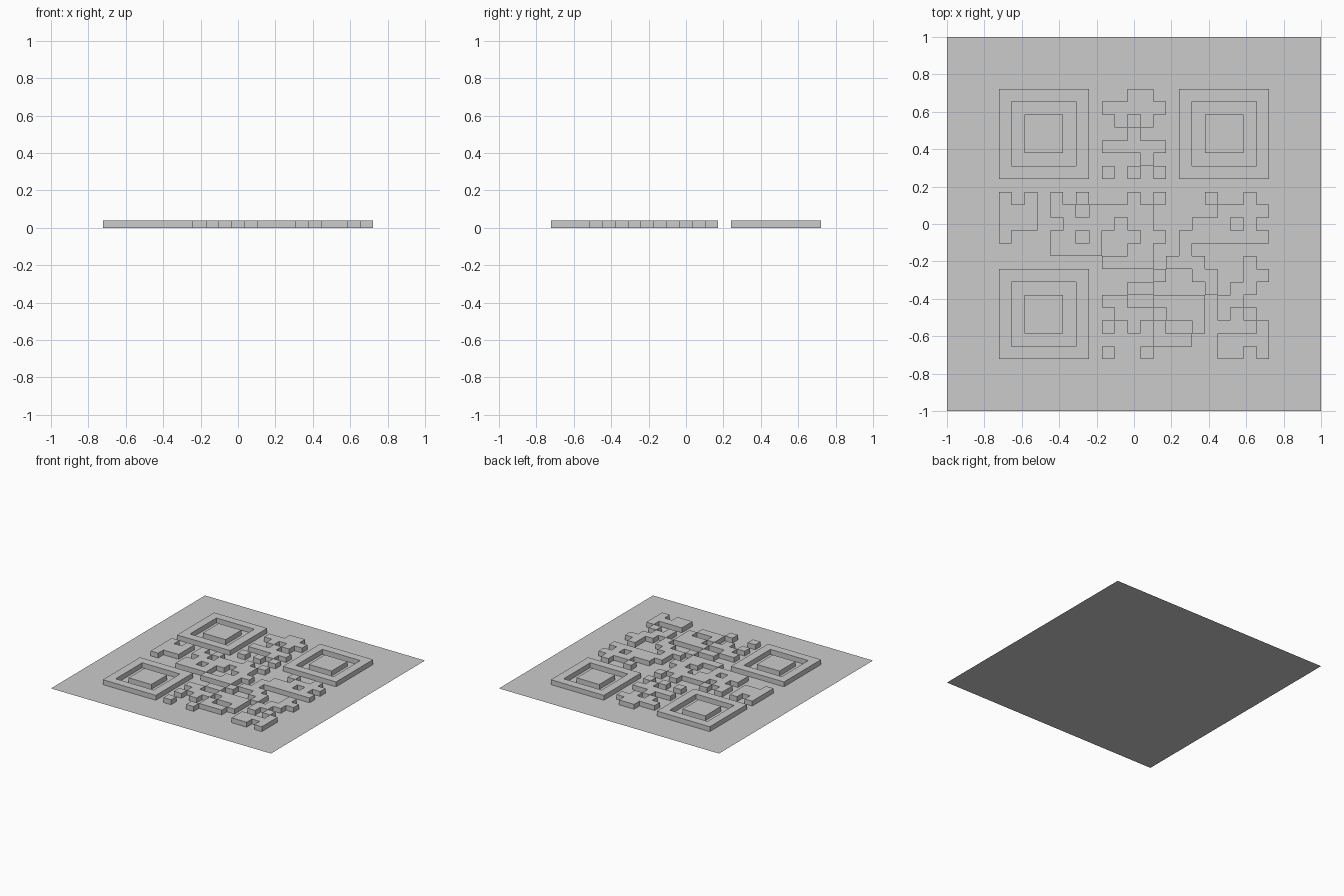
import bpy
import bmesh

old = bpy.data.objects.get("Cube")
if old:
    bpy.data.objects.remove(old, do_unlink=True)

# Square module pattern, back row first ('#' is a raised cell)
ROWS = [
    "#######...##..#######",
    "#.....#.#####.#.....#",
    "#.###.#..#.#..#.###.#",
    "#.###.#...#...#.###.#",
    "#.###.#.#####.#.###.#",
    "#.....#....#..#.....#",
    "#######.#.#.#.#######",
    ".....................",
    "#.#.#.#...#.#...#..#.",
    "###.##.#####.....####",
    "###..####.##...###.#.",
    "#...##.#...##.#######",
    "....####..##..#......",
    "........####.###...#.",
    "#######.....#..##..##",
    "#.....#...##....#.##.",
    "#.###.#.##..####.##..",
    "#.###.#..###.###.#.#.",
    "#.###.#.#.#.#..#....#",
    "#.....#.....###..####",
    "#######.#..#.....##.#",
]
N = len(ROWS)
HALF = 0.7225
CELL = 2 * HALF / N
HEIGHT = 0.04

grey = bpy.data.materials.new("light grey")
grey.use_nodes = True
colour = (0.6, 0.6, 0.6, 1)
grey.diffuse_color = colour
grey.node_tree.nodes["Principled BSDF"].inputs["Base Color"].default_value = colour


def add_object(name, bm):
    mesh = bpy.data.meshes.new(name)
    bm.to_mesh(mesh)
    bm.free()
    mesh.materials.append(grey)
    obj = bpy.data.objects.new(name, mesh)
    bpy.context.collection.objects.link(obj)
    return obj


def raised(r, c):
    return 0 <= r < N and 0 <= c < N and ROWS[r][c] == "#"


# Thin flat base sheet
bm = bmesh.new()
bmesh.ops.create_grid(bm, x_segments=1, y_segments=1, size=1)
add_object("base_sheet", bm)

# Raised blocks: a top per cell, walls only where the neighbour is low
bm = bmesh.new()
for r in range(N):
    for c in range(N):
        if not raised(r, c):
            continue
        x0, y1 = -HALF + c * CELL, HALF - r * CELL
        x1, y0 = x0 + CELL, y1 - CELL
        ring = [(x0, y0), (x1, y0), (x1, y1), (x0, y1)]
        bm.faces.new([bm.verts.new((x, y, HEIGHT)) for x, y in ring])
        sides = [(r + 1, c), (r, c + 1), (r - 1, c), (r, c - 1)]
        for i, side in enumerate(sides):
            if not raised(*side):
                a, b = ring[i], ring[(i + 1) % 4]
                wall = [(*a, 0), (*b, 0), (*b, HEIGHT), (*a, HEIGHT)]
                bm.faces.new([bm.verts.new(p) for p in wall])
bmesh.ops.remove_doubles(bm, verts=bm.verts, dist=0.0005)
# Merge coplanar cells into clean faces
bmesh.ops.dissolve_limit(bm, angle_limit=0.01, verts=bm.verts, edges=bm.edges)
add_object("raised_blocks", bm)
